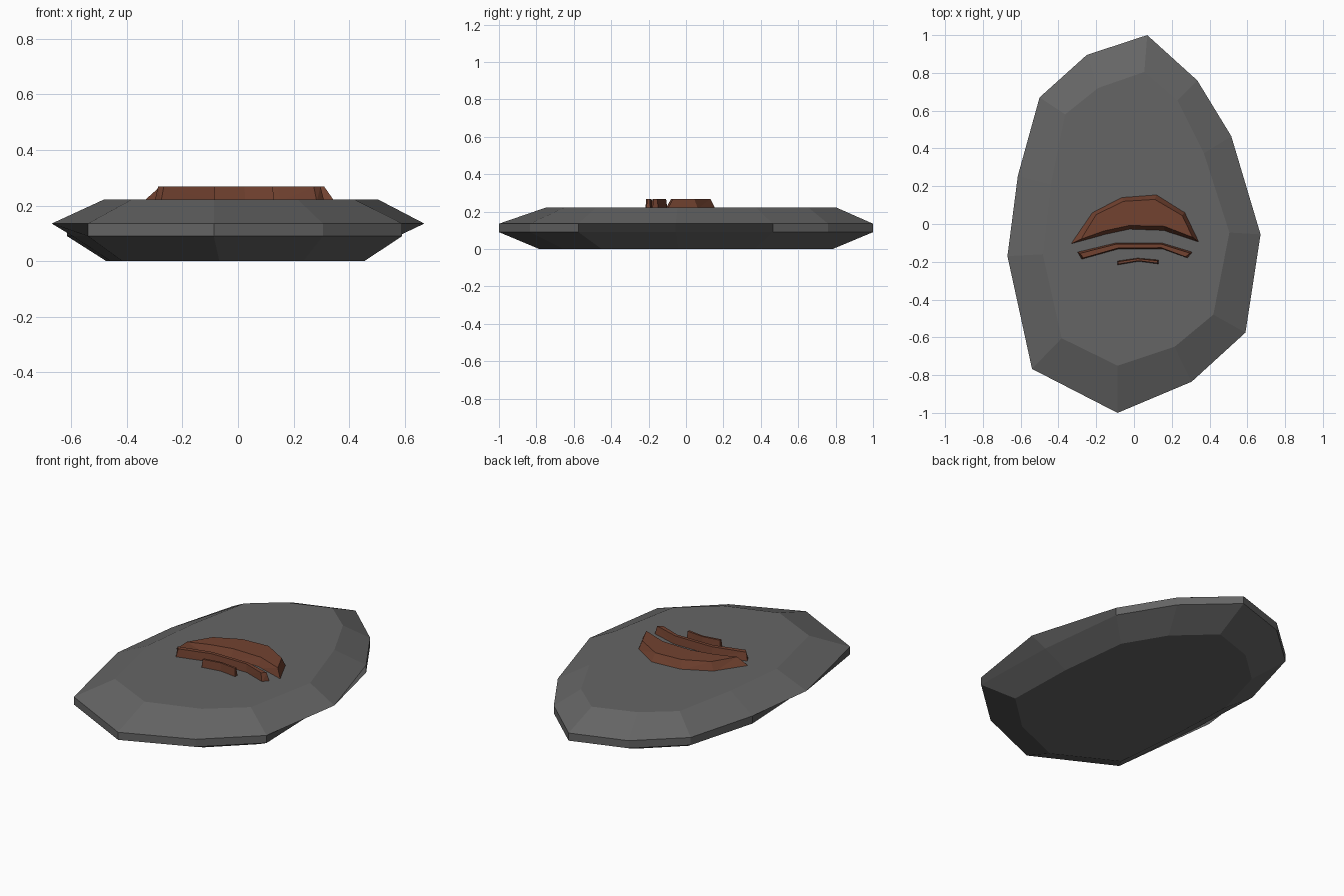
import bpy, bmesh

if "Cube" in bpy.data.objects:
    bpy.data.objects.remove(bpy.data.objects["Cube"])


def loft(name, rings, mat):
    """Stack closed rings of 3D points, bridge them and cap both ends."""
    bm = bmesh.new()
    loops = [[bm.verts.new(p) for p in ring] for ring in rings]
    n = len(loops[0])
    for a, b in zip(loops, loops[1:]):
        for i in range(n):
            j = (i + 1) % n
            bm.faces.new((a[i], a[j], b[j], b[i]))
    bm.faces.new(loops[0])
    bm.faces.new(loops[-1])
    bmesh.ops.recalc_face_normals(bm, faces=bm.faces)
    bmesh.ops.triangulate(bm, faces=[f for f in bm.faces if len(f.verts) > 12 or name != "stone_slab"])
    me = bpy.data.meshes.new(name)
    bm.to_mesh(me)
    bm.free()
    me.materials.append(mat)
    ob = bpy.data.objects.new(name, me)
    bpy.context.collection.objects.link(ob)
    return ob


def at(points, z, sx=1.0, sy=1.0):
    return [(x * sx, y * sy, z) for x, y in points]


def material(name, rgb):
    m = bpy.data.materials.new(name)
    m.diffuse_color = (*rgb, 1)
    m.use_nodes = True
    m.node_tree.nodes["Principled BSDF"].inputs["Base Color"].default_value = m.diffuse_color
    return m


grey = material("stone_grey", (0.13, 0.13, 0.13))
brown = material("clay_brown", (0.17, 0.055, 0.03))

# Stone slab: irregular twelve-sided rim, chamfered above and below
rim = [(0.07, 1.0), (0.335, 0.76), (0.515, 0.465), (0.67, -0.055),
       (0.59, -0.575), (0.305, -0.835), (-0.087, -1.0), (-0.54, -0.767),
       (-0.67, -0.17), (-0.615, 0.255), (-0.5, 0.67), (-0.25, 0.895)]
top = [(0.055, 0.805), (0.23, 0.655), (0.37, 0.375), (0.505, -0.045),
       (0.42, -0.48), (0.215, -0.65), (-0.087, -0.75), (-0.383, -0.605),
       (-0.483, -0.16), (-0.44, 0.21), (-0.365, 0.58), (-0.19, 0.72)]
# the rim's two side corners are cut away underneath
low = list(rim)
low[3], low[8] = (0.575, -0.055), (-0.595, -0.17)
loft("stone_slab", [at(low, 0, 0.77, 0.785), at(low, 0.09),
                    at(rim, 0.135), at(top, 0.221)], grey)

# Large raised crescent with sloping sides
big_base = [(-0.34, -0.108), (-0.225, 0.06), (-0.065, 0.143), (0.12, 0.157),
            (0.27, 0.063), (0.347, -0.098), (0.16, -0.037), (-0.025, -0.03),
            (-0.165, -0.06)]
big_top = [(-0.28, -0.08), (-0.2, 0.05), (-0.055, 0.12), (0.11, 0.13),
           (0.255, 0.045), (0.31, -0.07), (0.16, -0.012), (-0.025, -0.008),
           (-0.16, -0.037)]
loft("large_crescent", [at(big_base, 0.215), at(big_top, 0.268)], brown)

# Two thin curved ridges in front of it
middle = [(-0.3, -0.148), (-0.1, -0.1), (0.15, -0.1), (0.31, -0.148),
          (0.283, -0.18), (0.15, -0.132), (-0.087, -0.134), (-0.277, -0.187)]
small = [(-0.087, -0.195), (0.02, -0.18), (0.13, -0.19),
         (0.13, -0.212), (0.025, -0.198), (-0.087, -0.217)]
for name, pts in (("middle_ridge", middle), ("small_ridge", small)):
    n = len(pts)
    # narrow the top towards the ridge's centre line
    upper = [(x * 0.97 + 0.03 * pts[n - 1 - i][0], y * 0.8 + 0.2 * pts[n - 1 - i][1])
             for i, (x, y) in enumerate(pts)]
    loft(name, [at(pts, 0.215), at(upper, 0.268, 0.96)], brown)
